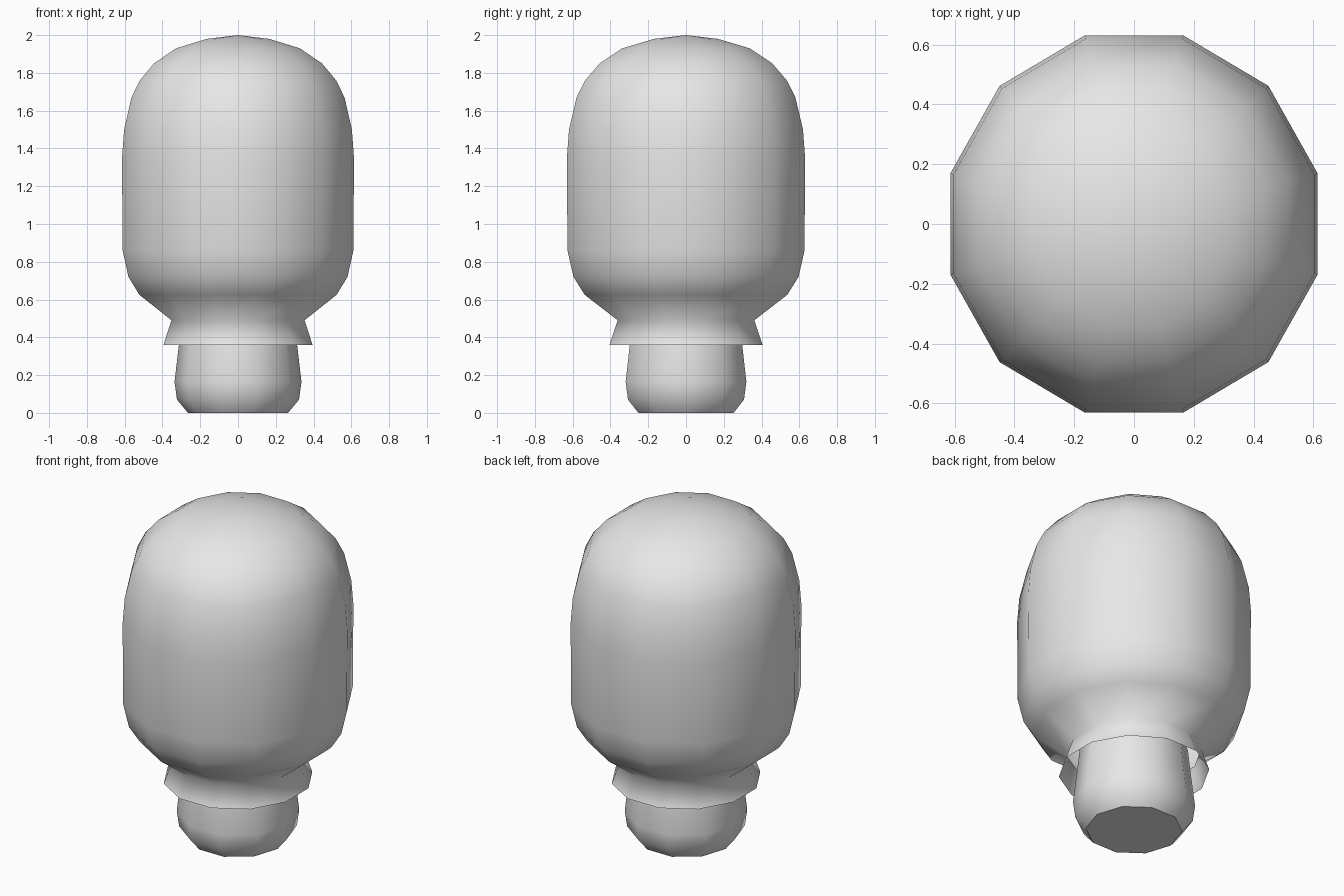
import bpy, bmesh, math

cube = bpy.data.objects.get("Cube")
if cube:
    bpy.data.objects.remove(cube, do_unlink=True)

grey = bpy.data.materials.new("plain_grey")
grey.use_nodes = True
grey.diffuse_color = (0.8, 0.8, 0.8, 1)
grey.node_tree.nodes["Principled BSDF"].inputs["Base Color"].default_value = (0.8, 0.8, 0.8, 1)


def lathe(name, profile, sides, turn=0.0, y_scale=1.0, cap_bottom=False, pole_z=None):
    """Ring-by-ring solid from (radius, z) pairs, listed bottom to top."""
    bm = bmesh.new()
    rings = []
    for r, z in profile:
        angles = [turn + 2 * math.pi * i / sides for i in range(sides)]
        rings.append([bm.verts.new((r * math.cos(a), r * math.sin(a) * y_scale, z)) for a in angles])
    for low, high in zip(rings, rings[1:]):
        for i in range(sides):
            j = (i + 1) % sides
            bm.faces.new((low[i], low[j], high[j], high[i]))
    if pole_z is not None:
        pole = bm.verts.new((0, 0, pole_z))
        for i in range(sides):
            bm.faces.new((rings[-1][i], rings[-1][(i + 1) % sides], pole))
    for f in bm.faces:
        f.smooth = True
    if cap_bottom:
        base = bm.faces.new(rings[0][::-1])
        base.smooth = False
        for e in base.edges:
            e.smooth = False
    mesh = bpy.data.meshes.new(name)
    bm.to_mesh(mesh)
    bm.free()
    mesh.materials.append(grey)
    obj = bpy.data.objects.new(name, mesh)
    bpy.context.collection.objects.link(obj)
    return obj


# Twelve-sided domed body with a flared, open collar (half-widths along x)
body = [(0.395, 0.36), (0.352, 0.49), (0.522, 0.625), (0.58, 0.72), (0.611, 0.86),
        (0.614, 1.35), (0.603, 1.5), (0.564, 1.67), (0.52, 1.76), (0.445, 1.85),
        (0.328, 1.93), (0.165, 1.98)]
flat = math.cos(math.radians(15))
lathe("domed_body", [(w / flat, z) for w, z in body], 12,
      turn=math.radians(15), y_scale=1.027, pole_z=2.0)

# Ten-sided stem with a rounded foot, running up inside the collar
stem = [(0.265, 0.0), (0.323, 0.07), (0.336, 0.165), (0.313, 0.36), (0.296, 0.52)]
lathe("stem", stem, 10, cap_bottom=True)
